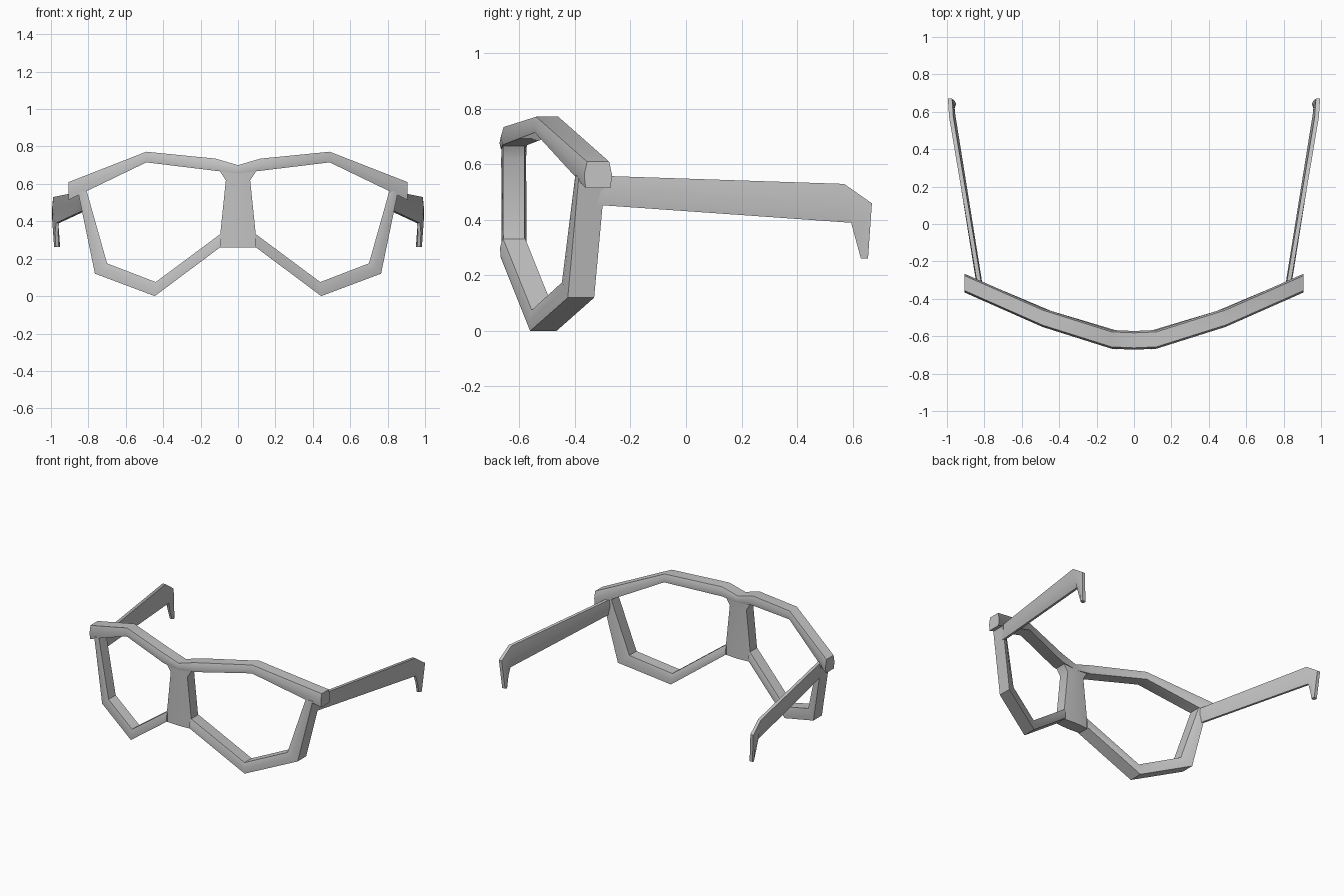
import bpy, bmesh, math
from mathutils import Vector

if "Cube" in bpy.data.objects:
    bpy.data.objects.remove(bpy.data.objects["Cube"], do_unlink=True)

grey = bpy.data.materials.new("frame_grey")
grey.use_nodes = True
grey.diffuse_color = (0.55, 0.55, 0.55, 1)
grey.node_tree.nodes["Principled BSDF"].inputs["Base Color"].default_value = (0.55, 0.55, 0.55, 1)


def wrap(x, z):
    """Place a front-plane point on the curved face of the frame."""
    x0 = abs(x)
    curve = [(0, -0.622), (0.11, -0.62), (0.49, -0.50), (0.92, -0.31)]
    for (xa, ya), (xb, yb) in zip(curve, curve[1:]):
        if x0 <= xb:
            return Vector((x, ya + (yb - ya) * (x0 - xa) / (xb - xa), z))
    return Vector((x, curve[-1][1], z))


def loft(name, stations, depth, a_ratio, b_ratio, mirror=False):
    """Skin six-sided rings, each spanning edge a to edge b and widened along depth."""
    bm = bmesh.new()
    d = Vector(depth)
    rings = []
    for a, b in stations:
        a, b = Vector(a), Vector(b)
        m = (a + b) / 2
        ring = [a - d * a_ratio, a + d * a_ratio, m + d,
                b + d * b_ratio, b - d * b_ratio, m - d]
        rings.append([bm.verts.new(p) for p in ring])
    for r, s in zip(rings, rings[1:]):
        for i in range(6):
            j = (i + 1) % 6
            bm.faces.new((r[i], r[j], s[j], s[i]))
    bm.faces.new(rings[0])
    bm.faces.new(rings[-1])
    bmesh.ops.recalc_face_normals(bm, faces=bm.faces)
    mesh = bpy.data.meshes.new(name)
    bm.to_mesh(mesh)
    bm.free()
    mesh.materials.append(grey)
    obj = bpy.data.objects.new(name, mesh)
    bpy.context.collection.objects.link(obj)
    if mirror:
        mod = obj.modifiers.new("mirror", 'MIRROR')
        mod.use_mirror_merge = False
    bpy.ops.object.select_all(action='DESELECT')
    obj.select_set(True)
    bpy.context.view_layer.objects.active = obj
    bpy.ops.object.shade_smooth_by_angle(angle=math.radians(50))
    return obj


# Brow bar, running over both lenses with a dip in the middle
half = [(0.12, 0.735, 0.67), (0.49, 0.772, 0.715), (0.905, 0.61, 0.515)]
brow = [(-x, t, b) for x, t, b in reversed(half)] + [(0, 0.70, 0.655)] + half
loft("brow_bar", [(wrap(x, t), wrap(x, b)) for x, t, b in brow],
     (0, 0.05, 0), 0.8, 0.9)

# Lower rims, from the bridge round to the hinge
rim = [((0.09, 0.265), (0.09, 0.335)), ((0.445, 0.0), (0.44, 0.075)),
       ((0.765, 0.12), (0.70, 0.175)), ((0.855, 0.555), (0.81, 0.565))]
loft("lower_rims", [(wrap(*o), wrap(*i)) for o, i in rim],
     (0, 0.05, 0), 0.95, 0.8, mirror=True)

# Nose bridge, waisted below the brow
waist = [(0.26, 0.105), (0.33, 0.095), (0.62, 0.065), (0.68, 0.105)]
loft("nose_bridge", [(wrap(-w, z), wrap(w, z)) for z, w in waist],
     (0, 0.045, 0), 0.85, 0.85)

# Temple arms, bending down into a pointed ear hook
arm = [((0.825, -0.33, 0.56), (0.825, -0.33, 0.455)),
       ((0.977, 0.57, 0.53), (0.965, 0.595, 0.39)),
       ((0.984, 0.67, 0.46), (0.97, 0.61, 0.335)),
       ((0.968, 0.656, 0.262), (0.966, 0.63, 0.262))]
loft("temple_arms", arm, (0.016, 0, 0), 0.7, 0.5, mirror=True)
